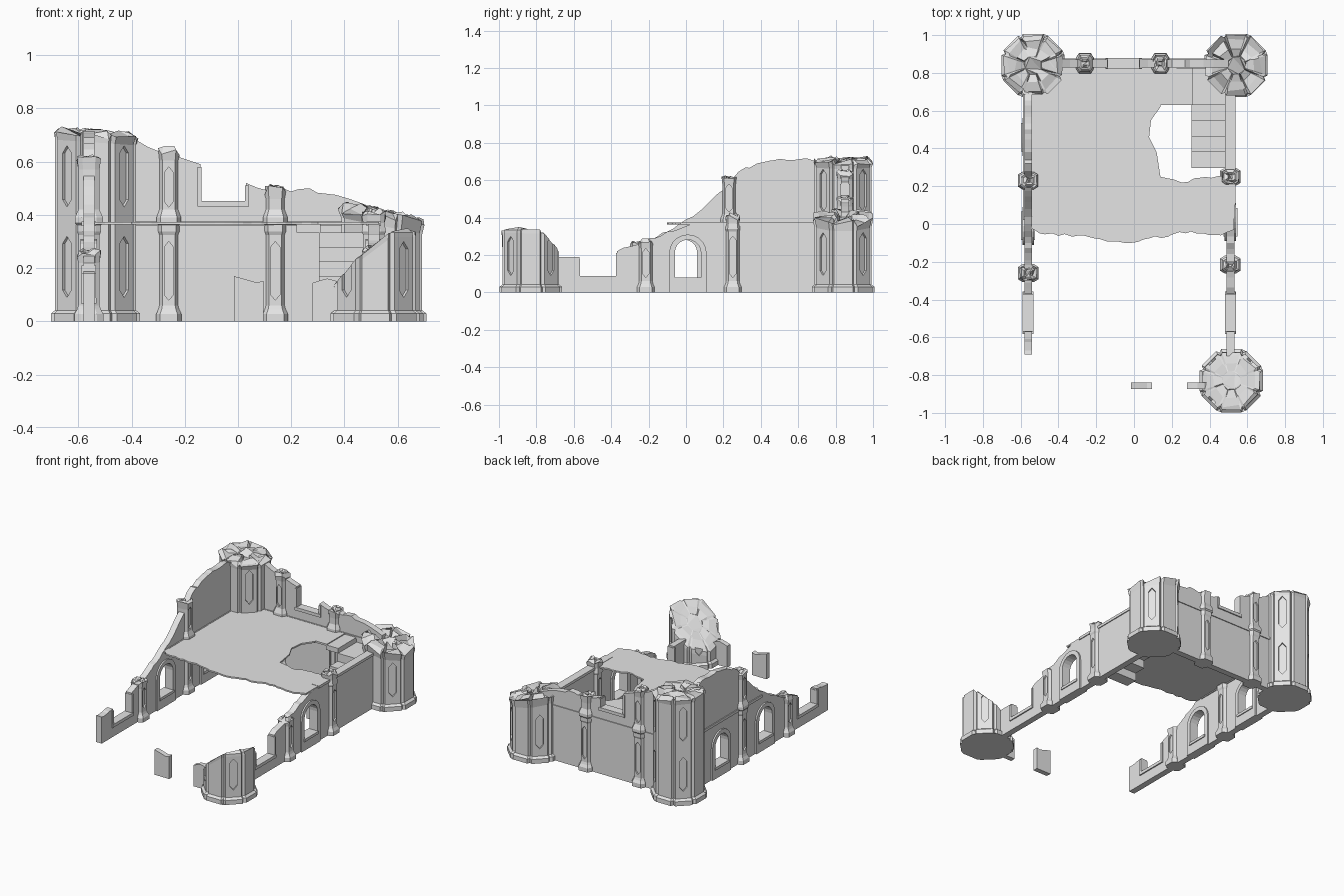
import bpy, bmesh, math, random
from math import sin, cos, pi, radians
from mathutils import Matrix, Vector

random.seed(4)
cube = bpy.data.objects.get("Cube")
if cube:
    bpy.data.objects.remove(cube)

stone = bpy.data.materials.new("pale_grey_stone")
stone.use_nodes = True
GREY = (0.78, 0.78, 0.78, 1)
stone.diffuse_color = GREY
stone.node_tree.nodes["Principled BSDF"].inputs["Base Color"].default_value = GREY


def finish(name, bm):
    bmesh.ops.recalc_face_normals(bm, faces=bm.faces)
    mesh = bpy.data.meshes.new(name)
    bm.to_mesh(mesh)
    bm.free()
    mesh.materials.append(stone)
    obj = bpy.data.objects.new(name, mesh)
    bpy.context.scene.collection.objects.link(obj)
    return obj


def cut(obj, cutter):
    mod = obj.modifiers.new("cut", "BOOLEAN")
    mod.operation, mod.solver, mod.object = "DIFFERENCE", "EXACT", cutter
    bpy.context.view_layer.objects.active = obj
    bpy.ops.object.modifier_apply(modifier=mod.name)
    bpy.data.objects.remove(cutter)


def add_prism(bm, points, direction):
    """Close a flat outline and push it along a direction."""
    face = bm.faces.new([bm.verts.new(p) for p in points])
    new = bmesh.ops.extrude_face_region(bm, geom=[face])["geom"]
    bmesh.ops.translate(bm, vec=direction, verts=[v for v in new if isinstance(v, bmesh.types.BMVert)])


def upright(name, axis, offset, outline, thick):
    """Upright slab along x or y from an outline of (along, height) points."""
    bm = bmesh.new()
    lo = offset - thick / 2
    if axis == "x":
        add_prism(bm, [(u, lo, z) for u, z in outline], (0, thick, 0))
    else:
        add_prism(bm, [(lo, u, z) for u, z in outline], (thick, 0, 0))
    return finish(name, bm)


def block(name, axis, offset, u0, u1, z0, z1, thick):
    return upright(name, axis, offset, [(u0, z0), (u1, z0), (u1, z1), (u0, z1)], thick)


def jag(points, step=0.03, amp=0.008):
    """Break up the sloping stretches of a ruined edge; level ones stay clean."""
    out = [points[0]]
    for (u0, z0), (u1, z1) in zip(points, points[1:]):
        n = max(1, int(abs(u1 - u0) / step)) if z0 != z1 else 1
        for i in range(1, n):
            t = (i + random.uniform(-0.3, 0.3)) / n
            out.append((u0 + (u1 - u0) * t, z0 + (z1 - z0) * t + random.uniform(-amp, amp)))
        out.append((u1, z1))
    return out


def ruined_wall(name, axis, offset, top, thick=0.042):
    return upright(name, axis, offset, [(top[-1][0], 0), (top[0][0], 0)] + jag(top), thick)


def arch(centre, radius, z0, spring):
    curve = [(centre + radius * cos(a), spring + radius * sin(a)) for a in (i * pi / 10 for i in range(11))]
    return [(centre - radius, z0), (centre + radius, z0)] + curve


def arched_window(wall, offset, centre):
    frame = upright("arch_frame", "y", offset, arch(centre, 0.1, 0, 0.21), 0.062)
    sill = block("arch_sill", "y", offset, centre - 0.075, centre + 0.075, 0.062, 0.08, 0.074)
    for target in (wall, frame):
        cut(target, upright("opening", "y", offset, arch(centre, 0.07, 0.08, 0.212), 0.3))
    return sill


def broken_window(axis, offset, u0, u1, z, left_top, right_top):
    block("window_sill", axis, offset, u0 - 0.012, u1 + 0.012, z - 0.018, z + 0.003, 0.058)
    block("window_jamb", axis, offset, u0 - 0.012, u0 + 0.003, z, left_top, 0.054)
    block("window_jamb", axis, offset, u1 - 0.003, u1 + 0.012, z, right_top, 0.054)


def column(name, centre, plan, levels, top, rough, flare):
    """Stacked rings of a plan, closed with a broken, faceted top."""
    cx, cy = centre
    bm = bmesh.new()

    def ring(scale, height, jitter=0.0):
        verts = []
        for x, y in plan:
            s = scale * (1 + random.uniform(-jitter, jitter))
            px, py = x * s, y * s
            verts.append(bm.verts.new((cx + px, cy + py, height(px, py))))
        return verts

    lowest = min(top(x, y) for x, y in plan) - rough - 0.03
    rings = [ring(s, lambda x, y, z=z: z) for s, z in levels if z < lowest]
    rings.append(ring(levels[-1][0], lambda x, y: top(x, y) - rough - 0.022))
    broken = lambda x, y: top(x, y) + random.uniform(-rough, rough)
    rings.append(ring(flare, lambda x, y: broken(x, y) - 0.008, 0.03))
    rings += [ring(s, broken, 0.08) for s in (0.86, 0.6, 0.32)]
    n = len(plan)
    for a, b in zip(rings, rings[1:]):
        for i in range(n):
            j = (i + 1) % n
            bm.faces.new((a[i], a[j], b[j], b[i]))
    bm.faces.new(rings[-1])
    bm.faces.new(rings[0])
    bmesh.ops.triangulate(bm, faces=[f for f in bm.faces if len(f.verts) > 4])
    return finish(name, bm)


def recess(obj, centre, angles, depth, half, storeys):
    """Tall pointed hexagonal panels sunk into the given sides."""
    bm = bmesh.new()
    for angle in angles:
        out = Vector((cos(angle), sin(angle), 0))
        side = Vector((-out.y, out.x, 0))
        base = Vector((*centre, 0)) + out * depth
        for z0, z1 in storeys:
            tip = half * 1.2
            shape = [(0, z0), (half, z0 + tip), (half, z1 - tip), (0, z1), (-half, z1 - tip), (-half, z0 + tip)]
            add_prism(bm, [base + side * u + Vector((0, 0, z)) for u, z in shape], out * 0.08)
    cut(obj, finish("recess_cutter", bm))


# Corner towers: eight flat sides with grooved corners
tower_plan = []
for k in range(8):
    turn = Matrix.Rotation(k * pi / 4, 2)
    corner = radians(22.5)
    for p in ((0.152, -0.049), (0.152, 0.049), (0.146 * cos(corner), 0.146 * sin(corner))):
        tower_plan.append(tuple(turn @ Vector(p)))
tower_levels = [(1.1, 0), (1.1, 0.03), (1, 0.042)]
LOW, HIGH = (0.09, 0.32), (0.43, 0.66)
towers = [
    ("back_right_tower", (-0.535, 0.84), lambda x, y: 0.71 - 0.07 * x, 0.016, 1.04, [LOW, HIGH]),
    ("back_left_tower", (0.54, 0.84), lambda x, y: 0.405 - 0.2 * x, 0.024, 1.06, [LOW]),
    ("front_left_tower", (0.515, -0.83),
     lambda x, y: max(0.1, min(0.345, 0.245 + 0.75 * x - 0.35 * y)), 0.006, 1, [(0.09, 0.3)]),
]
for name, centre, top, rough, flare, storeys in towers:
    tower = column(name, centre, tower_plan, tower_levels, top, rough, flare)
    recess(tower, centre, [pi / 4 + k * pi / 2 for k in range(4)], 0.14, 0.023, storeys)

# Side walls
right_x, left_x, back_y, front_y = -0.56, 0.51, 0.85, -0.857
low_part = [(-0.57, 0.19), (-0.57, 0.085), (-0.37, 0.085), (-0.37, 0.22), (-0.25, 0.26), (-0.1, 0.325)]
right_wall = ruined_wall("right_wall", "y", right_x, [(-0.69, 0.18)] + low_part + [
    (0, 0.39), (0.08, 0.44), (0.2, 0.55), (0.28, 0.645), (0.38, 0.69), (0.5, 0.715), (0.72, 0.705)])
left_wall = ruined_wall("left_wall", "y", left_x, [(-0.7, 0.19)] + low_part + [
    (0, 0.355), (0.06, 0.37), (0.72, 0.37)])
arched_window(right_wall, right_x, -0.01)
arched_window(right_wall, right_x, 0.46)
arched_window(left_wall, left_x, 0.01)
for x in (right_x, left_x):
    broken_window("y", x, -0.57, -0.37, 0.085, 0.18, 0.21)

# Back wall
ruined_wall("back_wall", "x", back_y, [
    (-0.45, 0.69), (-0.38, 0.68), (-0.3, 0.64), (-0.2, 0.61), (-0.14, 0.59), (-0.14, 0.45), (0.03, 0.45),
    (0.03, 0.52), (0.1, 0.495), (0.2, 0.488), (0.27, 0.5), (0.33, 0.48), (0.42, 0.46), (0.5, 0.43)])
broken_window("x", back_y, -0.14, 0.03, 0.45, 0.58, 0.51)

# Ledges between the storeys
block("right_ledge", "y", right_x, 0.02, 0.72, 0.358, 0.376, 0.054)
block("left_ledge", "y", left_x, 0.1, 0.72, 0.358, 0.376, 0.054)
block("back_ledge", "x", back_y, -0.42, 0.42, 0.358, 0.376, 0.054)

# Buttress pillars
pillar_plan = [(0.035, 0.022), (0.024, 0.04), (-0.024, 0.04), (-0.035, 0.022),
               (-0.035, -0.022), (-0.024, -0.04), (0.024, -0.04), (0.035, -0.022)]
pillar_levels = [(1.35, 0), (1.35, 0.028), (1.12, 0.045), (1, 0.06), (1, 0.325), (1.14, 0.338),
                 (1.14, 0.362), (1.32, 0.37), (1.32, 0.39), (1, 0.42)]
pillars = [("x", -0.26, back_y, 0.645), ("x", 0.14, back_y, 0.5), ("x", -0.125, -0.86, 0.15),
           ("y", 0.23, right_x, 0.61), ("y", -0.26, right_x, 0.26),
           ("y", 0.25, left_x, 0.41), ("y", -0.215, left_x, 0.275)]
for axis, along, offset, height in pillars:
    centre = (along, offset) if axis == "x" else (offset, along)
    plan = pillar_plan if axis == "x" else [(-y, x) for x, y in pillar_plan]
    pillar = column("pillar", centre, plan, pillar_levels, lambda x, y: height, 0.018, 1.12)
    facing = pi / 2 if axis == "x" else 0
    storeys = [(0.08, min(0.3, height - 0.04))]
    if height > 0.6:
        storeys.append((0.43, 0.58))
    recess(pillar, centre, [facing, facing + pi], 0.03, 0.017, storeys)

# Remains of the front wall
ruined_wall("front_wall_stub", "x", front_y, [(-0.015, 0.17), (0.03, 0.158), (0.07, 0.146), (0.095, 0.152)], 0.034)
ruined_wall("front_wall_end", "x", front_y, [(0.28, 0.145), (0.31, 0.155), (0.37, 0.152), (0.42, 0.12)], 0.034)

# Upper floor with a broken front edge and a collapsed stairwell
front_edge = jag([(-0.56, -0.02), (-0.5, -0.05), (-0.3, -0.062), (-0.05, -0.1), (0.05, -0.082),
                  (0.3, -0.04), (0.46, -0.06), (0.53, -0.03)])
well_edge = jag([(0.53, 0.24), (0.45, 0.255), (0.35, 0.245), (0.25, 0.22), (0.14, 0.25),
                 (0.12, 0.38), (0.08, 0.46), (0.09, 0.55), (0.14, 0.62)])
bm = bmesh.new()
add_prism(bm, [(x, y, 0.364) for x, y in front_edge + well_edge + [(0.14, 0.85), (-0.56, 0.85)]], (0, 0, 0.01))
finish("upper_floor", bm)

# Stairs: steps along the back wall, a corner landing, then a flight toward the front
block("stair_top_step", "x", 0.735, 0.135, 0.225, 0.362, 0.374, 0.21)
block("stair_back_step", "x", 0.735, 0.22, 0.31, 0.335, 0.368, 0.21)
block("stair_landing", "x", 0.735, 0.305, 0.495, 0.24, 0.335, 0.21)
for i in range(4):
    y = 0.588 - i * 0.083
    top = 0.28 - i * 0.055
    block("stair_step", "x", y, 0.305, 0.495, max(0, top - 0.095), top, 0.084)
